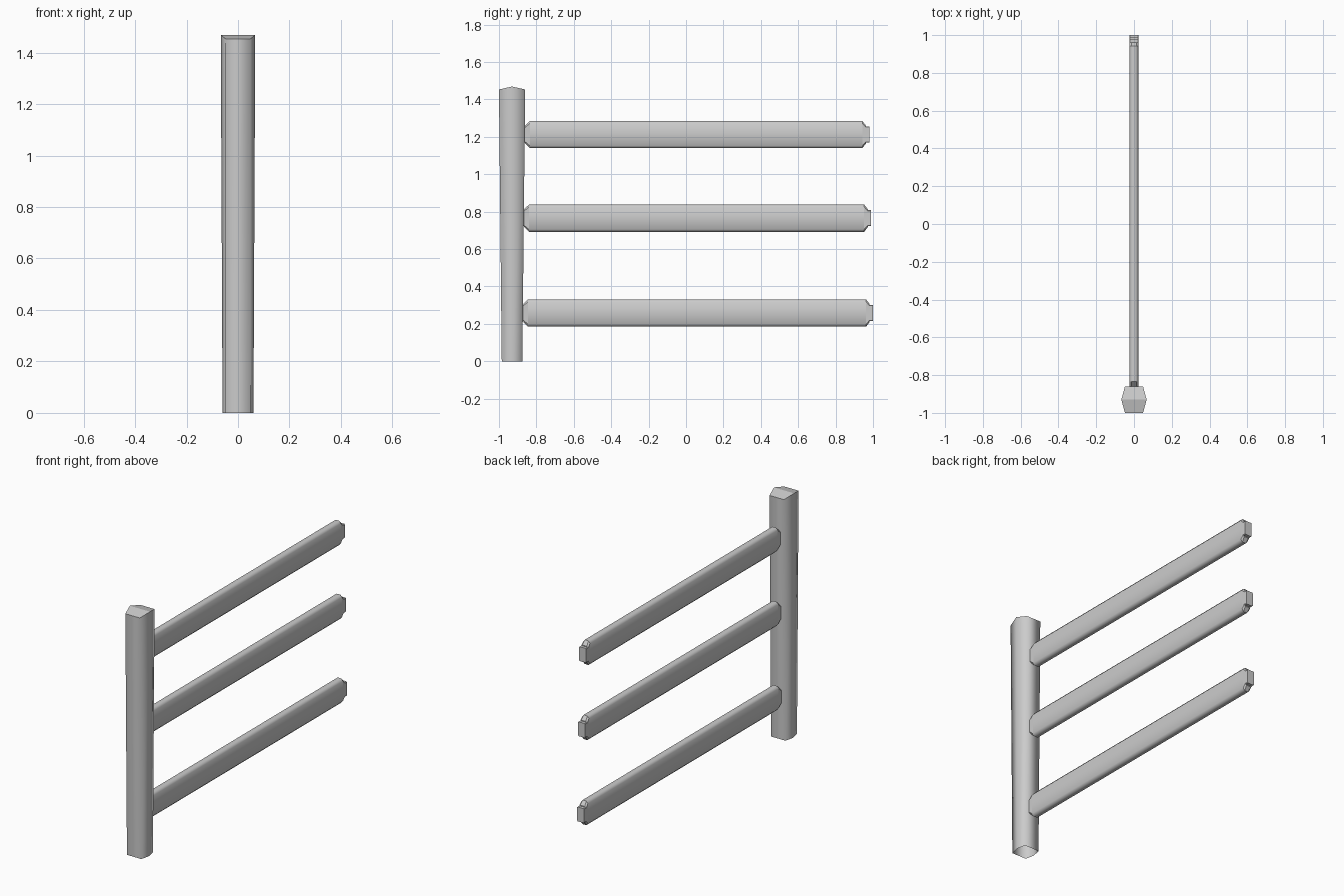
import bpy

if "Cube" in bpy.data.objects:
    bpy.data.objects.remove(bpy.data.objects["Cube"])


def loft(name, rings, cap_start=True, cap_end=True, smooth_spans=()):
    """Skin a list of equal-length vertex rings; named spans are smooth shaded."""
    n = len(rings[0])
    verts = [v for ring in rings for v in ring]
    faces, smooth = [], []
    for r in range(len(rings) - 1):
        for i in range(n):
            j = (i + 1) % n
            faces.append((r * n + i, r * n + j, (r + 1) * n + j, (r + 1) * n + i))
            smooth.append(r in smooth_spans)
    if cap_start:
        faces.append(tuple(reversed(range(n))))
        smooth.append(False)
    if cap_end:
        last = (len(rings) - 1) * n
        faces.append(tuple(range(last, last + n)))
        smooth.append(False)
    mesh = bpy.data.meshes.new(name)
    mesh.from_pydata(verts, [], faces)
    mesh.polygons.foreach_set("use_smooth", smooth)
    obj = bpy.data.objects.new(name, mesh)
    bpy.context.collection.objects.link(obj)
    return obj


# Tapered six-sided post, open underneath, with a ridged top
POST_Y = -0.93


def post_ring(half_x, half_y, z_side, z_ridge):
    fx = 0.048
    return [(half_x, POST_Y, z_ridge), (fx, POST_Y + half_y, z_side),
            (-fx, POST_Y + half_y, z_side), (-half_x, POST_Y, z_ridge),
            (-fx, POST_Y - half_y, z_side), (fx, POST_Y - half_y, z_side)]


post = loft("post", [post_ring(0.06, 0.055, 0, 0),
                     post_ring(0.067, 0.07, 1.453, 1.469)],
            cap_start=False, cap_end=False, smooth_spans=(0,))

# Two sloping planes of the post top
top = [tuple(v.co) for v in post.data.vertices][6:]
cap_mesh = bpy.data.meshes.new("post_top")
cap_mesh.from_pydata(top, [], [(0, 1, 2, 3), (3, 4, 5, 0)])
cap = bpy.data.objects.new("post_top", cap_mesh)
bpy.context.collection.objects.link(cap)


# Rails: bevelled planks with tapered shoulders and a tenon at each end
def rail_ring(y, zc, half_z, bevel):
    w, t = 0.023, 0.023 - bevel
    h = half_z - bevel * 1.2
    return [(x, y, zc + z) for x, z in
            ((w, -h), (t, -half_z), (-t, -half_z), (-w, -h),
             (-w, h), (-t, half_z), (t, half_z), (w, h))]


def rail(name, zc, y0, y1):
    tenon, body = (0.043, 0.003), (0.0725, 0.011)
    shoulder = (0.048, 0.008)
    stations = [(y0 - 0.022, tenon), (y0, tenon), (y0, shoulder), (y0 + 0.025, body),
                (y1 - 0.037, body), (y1 - 0.018, shoulder), (y1 - 0.018, tenon), (y1, tenon)]
    # Rings run clockwise seen from +y, so reverse for outward faces
    rings = [rail_ring(y, zc, *s)[::-1] for y, s in stations]
    return loft(name, rings, smooth_spans=(3,))


for name, zc, y0, y1 in (("lower_rail", 0.258, -0.87, 1.0),
                         ("middle_rail", 0.765, -0.865, 0.99),
                         ("upper_rail", 1.212, -0.86, 0.98)):
    rail(name, zc, y0, y1)
